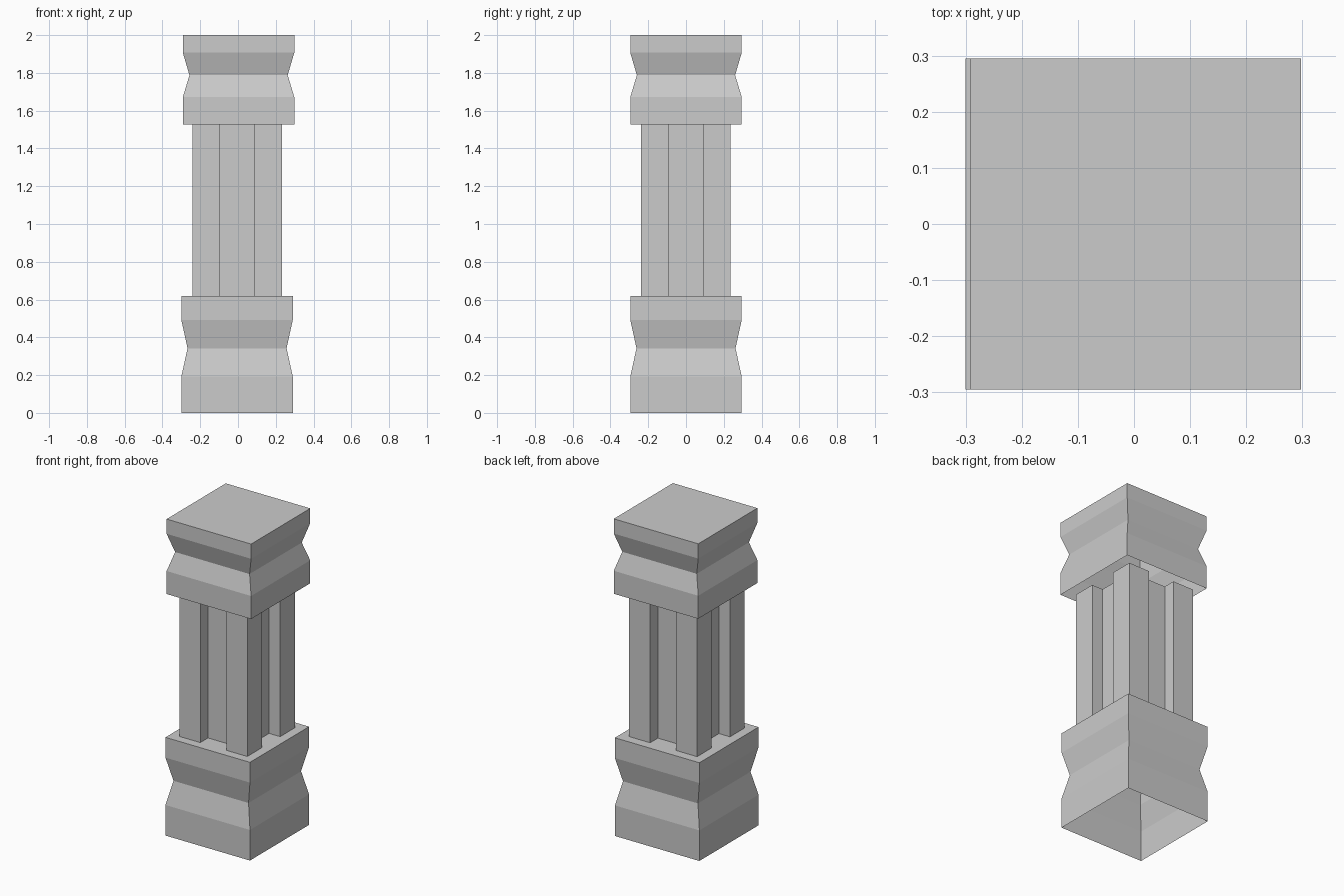
import bpy
import bmesh

cube = bpy.data.objects.get("Cube")
if cube:
    bpy.data.objects.remove(cube, do_unlink=True)

stone = bpy.data.materials.new("grey_stone")
stone.use_nodes = True
stone.diffuse_color = (0.6, 0.6, 0.6, 1)
stone.node_tree.nodes["Principled BSDF"].inputs["Base Color"].default_value = (0.6, 0.6, 0.6, 1)


def loft(name, rings, location, cap_top):
    """Join stacked outlines, each (points, height), with flat quads; the underside stays open."""
    bm = bmesh.new()
    loops = [[bm.verts.new((x, y, z)) for x, y in points] for points, z in rings]
    for low, high in zip(loops, loops[1:]):
        n = len(low)
        for i in range(n):
            j = (i + 1) % n
            bm.faces.new((low[i], low[j], high[j], high[i]))
    if cap_top:
        bm.faces.new(loops[-1])
    mesh = bpy.data.meshes.new(name)
    bm.to_mesh(mesh)
    bm.free()
    mesh.materials.append(stone)
    obj = bpy.data.objects.new(name, mesh)
    obj.location = location
    bpy.context.collection.objects.link(obj)


def square(h):
    return [(-h, -h), (h, -h), (h, h), (-h, h)]


def grooved_square(h, groove, depth):
    """Square outline with a rectangular groove in the middle of each side."""
    side = [(-h, -h), (-groove, -h), (-groove, depth - h), (groove, depth - h), (groove, -h)]
    outline = []
    for _ in range(4):
        outline += side
        side = [(-y, x) for x, y in side]
    return outline


def waisted_block(name, heights, wide, waist, x):
    """Square block pinched in at its middle height."""
    widths = (wide, wide, waist, wide, wide)
    loft(name, [(square(w), z) for w, z in zip(widths, heights)], (x, 0, 0), True)


# Base and capital, hollow from below
waisted_block("base", (0, 0.193, 0.342, 0.492, 0.62), 0.295, 0.262, -0.005)
waisted_block("capital", (1.527, 1.672, 1.788, 1.907, 2), 0.295, 0.26, 0.003)

# Shaft with four corner posts and recessed panels
outline = grooved_square(0.237, 0.091, 0.077)
loft("shaft", [(outline, 0.62), (outline, 1.527)], (-0.005, -0.002, 0), True)
